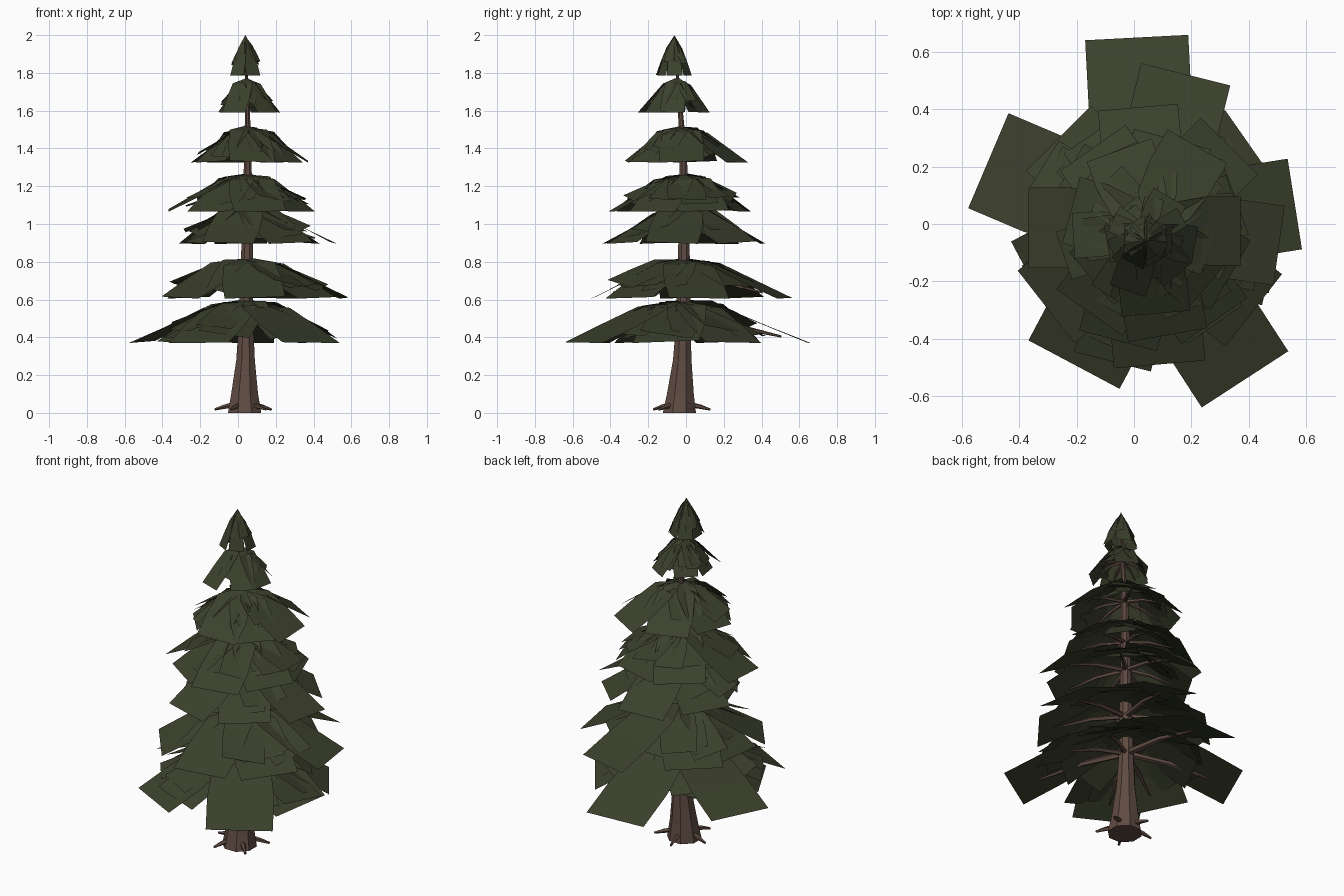
import bpy, bmesh, math, random
from mathutils import Vector

if "Cube" in bpy.data.objects:
    bpy.data.objects.remove(bpy.data.objects["Cube"])

random.seed(11)

def material(name, col):
    m = bpy.data.materials.new(name)
    m.diffuse_color = (*col, 1)
    m.use_nodes = True
    m.node_tree.nodes["Principled BSDF"].inputs["Base Color"].default_value = m.diffuse_color
    return m

GREEN = material("needle green", (0.044, 0.051, 0.025))
BROWN = material("bark brown", (0.115, 0.070, 0.054))

def finish(bm, name, mat):
    me = bpy.data.meshes.new(name)
    bm.to_mesh(me)
    bm.free()
    me.materials.append(mat)
    ob = bpy.data.objects.new(name, me)
    bpy.context.collection.objects.link(ob)
    return ob

# Trunk centre line: x, y, z, radius
TRUNK = [(.035, -.035, 0, .095), (.035, -.03, .1, .077), (.04, -.02, .28, .053), (.042, -.015, .45, .043),
         (.05, -.01, 1.0, .030), (.052, -.015, 1.4, .020), (.05, -.03, 1.6, .014), (.04, -.06, 1.95, .004)]

def centre(z):
    for a, b in zip(TRUNK, TRUNK[1:]):
        if z <= b[2]:
            t = (z - a[2]) / (b[2] - a[2])
            return Vector((a[0] + (b[0] - a[0]) * t, a[1] + (b[1] - a[1]) * t, z))
    return Vector((.04, -.06, z))

def tube(bm, pts, sides):
    """Loft rings along pts = [(position, radius)], capped at both ends."""
    axis = (pts[-1][0] - pts[0][0]).normalized()
    u = axis.cross(Vector((0, 1, 0)) if abs(axis.z) > .9 else Vector((0, 0, 1))).normalized()
    v = axis.cross(u)
    rings = []
    for p, r in pts:
        angs = [2 * math.pi * (i + .5) / sides for i in range(sides)]
        rings.append([bm.verts.new(p + u * r * math.cos(a) + v * r * math.sin(a)) for a in angs])
    for a, b in zip(rings, rings[1:]):
        for i in range(sides):
            j = (i + 1) % sides
            bm.faces.new((a[i], a[j], b[j], b[i]))
    bm.faces.new(rings[0][::-1])
    bm.faces.new(rings[-1])

def radial(a):
    return Vector((math.cos(a), math.sin(a), 0))

# Trunk
bm = bmesh.new()
tube(bm, [(Vector(p[:3]), p[3]) for p in TRUNK], 8)
# level the base ring on the ground
for v in bm.verts:
    if v.co.z < .03:
        v.co.z = 0
bmesh.ops.recalc_face_normals(bm, faces=bm.faces)
finish(bm, "trunk", BROWN)

# Root spikes
bm = bmesh.new()
for k in range(5):
    d = radial(math.radians(-45 + 72 * k))
    c = Vector((.035, -.03, 0))
    tube(bm, [(c + d * .05 + Vector((0, 0, .045)), .015), (c + d * .11 + Vector((0, 0, .032)), .012),
              (c + d * .16 + Vector((0, 0, .018)), .006)], 5)
bmesh.ops.recalc_face_normals(bm, faces=bm.faces)
finish(bm, "roots", BROWN)

FALL = ((.0, 1, .12), (.3, .86, .85), (.65, .42, 1), (1, 0, 1))    # reach, height, width
SPIRE = ((.0, 1, .05), (.4, .68, .6), (.7, .35, .85), (1, 0, 1))

def card(bm, c, ang, r, width, z0, z1, roll=0.0, floor=0.0, profile=FALL):
    """Drooping needle sheet: a point at the trunk, a shoulder, then a full-width fall."""
    d, s = radial(ang), radial(ang + math.pi / 2)
    rows = []
    for t, h, w in profile:
        p = Vector((c.x, c.y, z0 + (z1 - z0) * h)) + d * r * t
        row = []
        for k in (-.5, .5):
            q = p + s * width * w * k
            q.z = max(q.z + roll * k * w * width, floor)
            row.append(bm.verts.new(q))
        rows.append(row)
    for a, b in zip(rows, rows[1:]):
        bm.faces.new((a[0], b[0], b[1], a[1]))

# Tiers: bottom z, top z, card width, main cards as (degrees, reach)
TIERS = [
    (.37, .60, .36, [(93, .665), (157, .60), (-57, .63), (-118, .54), (35, .46), (-12, .45), (208, .44)]),
    (.605, .82, .32, [(9, .52), (76, .55), (135, .44), (218, .45), (-85, .48), (-38, .47), (175, .40)]),
    (.895, 1.10, .28, [(-8, .46), (45, .40), (95, .42), (150, .34), (200, .30), (-105, .41), (-55, .40)]),
    (1.065, 1.27, .28, [(20, .32), (75, .32), (125, .34), (180, .42), (235, .36), (-80, .38), (-30, .33)]),
    (1.325, 1.52, .24, [(0, .32), (60, .34), (110, .30), (165, .28), (220, .26), (-85, .29), (-40, .28)]),
    (1.59, 1.775, .13, [(-10, .17), (60, .16), (130, .13), (190, .14), (250, .20), (-50, .17)]),
    (1.785, 2.0, .085, [(0, .09), (60, .08), (120, .08), (180, .075), (240, .09), (-60, .08)]),
]

branches = bmesh.new()
for n, (z0, z1, w, cards) in enumerate(TIERS):
    bm = bmesh.new()
    c = centre(z1)
    h = z1 - z0
    shape = SPIRE if n == 6 else FALL
    reach = sum(r for _, r in cards) / len(cards)
    for deg, r in cards:
        a = math.radians(deg)
        card(bm, c, a, r, w, z0, z1 - random.uniform(0, .012), random.uniform(-.1, .1), z0, shape)
        # Smaller ragged sheets layered either side of each main one
        for side in (-1, 1, 0):
            b = a + side * random.uniform(.2, .6) + random.uniform(-.1, .1)
            size = random.uniform(.6, .9)
            top = z1 - h * random.uniform(.03, .15)
            bottom = z0 + h * random.uniform(.12, .38)
            card(bm, c, b, reach * size, w * random.uniform(.5, .8), bottom, top,
                 random.uniform(-.25, .25), z0, shape)
        # Bare limb below the sheet
        if n < 6:
            start = centre(z0 + h * .5)
            d = radial(a)
            thick = .005 + .022 * r
            mid = Vector((c.x, c.y, z0 + h * .40)) + d * r * .4
            tip = Vector((c.x, c.y, z0 + h * .15)) + d * r * .78
            tube(branches, [(start, thick), (mid, thick * .8), (tip, thick * .3)], 5)
    finish(bm, "needle_tier_%d" % (n + 1), GREEN)

bmesh.ops.recalc_face_normals(branches, faces=branches.faces)
finish(branches, "branches", BROWN)
